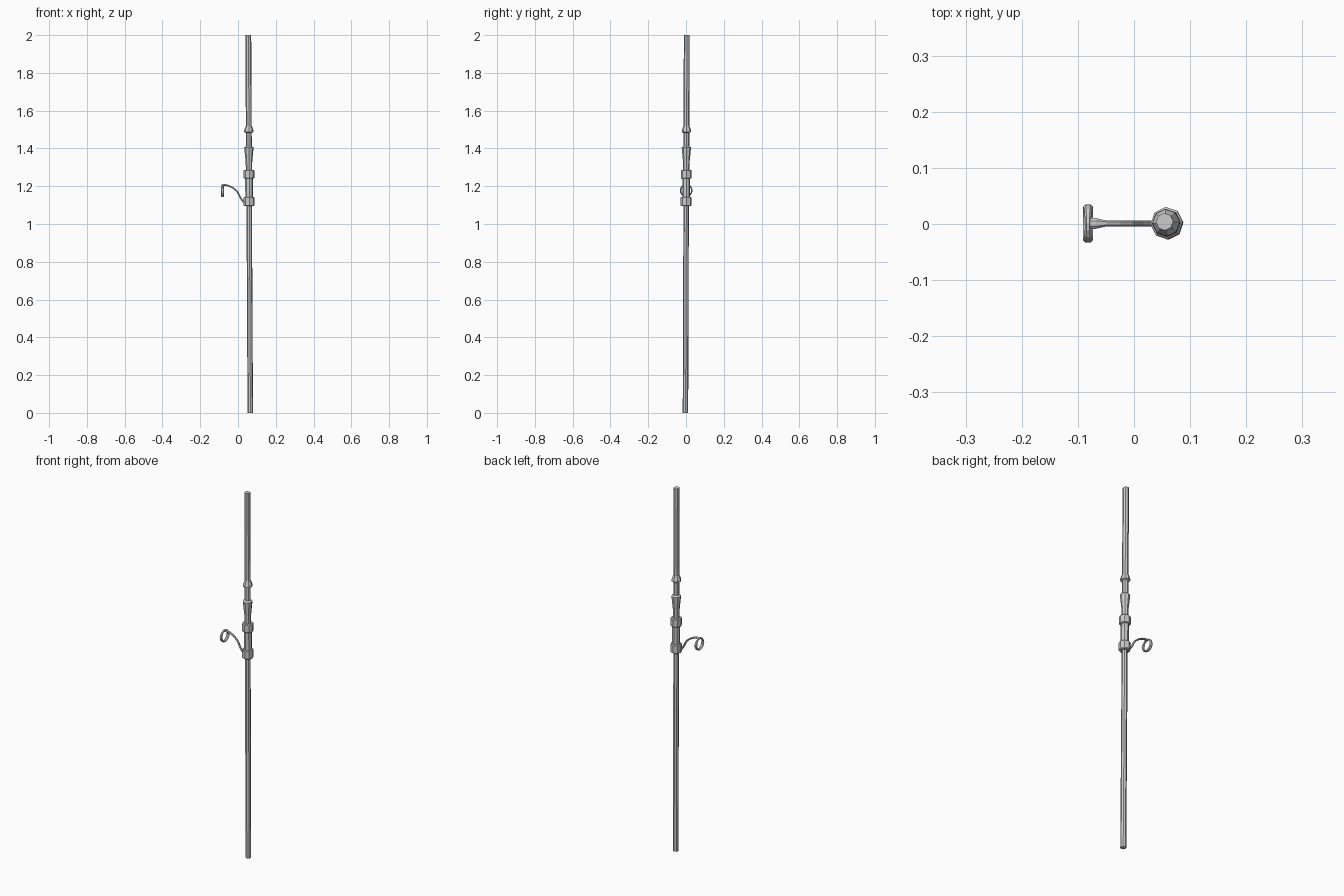
import bpy, bmesh, math
from mathutils import Vector

if "Cube" in bpy.data.objects:
    bpy.data.objects.remove(bpy.data.objects["Cube"])

BOTTOM = Vector((0.065, -0.003, 0))
TOP = Vector((0.0545, 0.004, 2))
SIDES = 8


def axis(z):
    return BOTTOM.lerp(TOP, z / 2)


def loft(name, rings, closed=False):
    """Skin a list of equal-length point rings."""
    bm = bmesh.new()
    loops = [[bm.verts.new(p) for p in r] for r in rings]
    n = len(loops[0])
    pairs = list(zip(loops, loops[1:]))
    if closed:
        pairs.append((loops[-1], loops[0]))
    else:
        bm.faces.new(loops[0])
        bm.faces.new(loops[-1])
    for a, b in pairs:
        for i in range(n):
            j = (i + 1) % n
            bm.faces.new((a[i], a[j], b[j], b[i]))
    bmesh.ops.recalc_face_normals(bm, faces=bm.faces[:])
    me = bpy.data.meshes.new(name)
    bm.to_mesh(me)
    bm.free()
    ob = bpy.data.objects.new(name, me)
    bpy.context.collection.objects.link(ob)
    return ob


def turned(name, profile):
    """Eight-sided turned part following the slightly leaning staff axis."""
    rings = []
    for r, z in profile:
        c = axis(z)
        rings.append([c + Vector((r * math.cos(a), r * math.sin(a), 0))
                      for a in (math.tau * i / SIDES + 0.06 for i in range(SIDES))])
    return loft(name, rings)


# staff sections
turned("lower_pole", [(0.0145, 0), (0.0145, 1.10)])
turned("grip", [(0.0205, 1.10), (0.0205, 1.27)])
turned("upper_pole", [(0.0155, 1.27), (0.0155, 2.0)])

# pair of collars with small chamfers
for name, z0, z1 in (("lower_collar", 1.095, 1.143), ("upper_collar", 1.24, 1.286)):
    turned(name, [(0.025, z0), (0.029, z0 + 0.004), (0.029, z1 - 0.004), (0.025, z1)])

# flared cup and conical ring above the collars
turned("flared_cup", [(0.0165, 1.28), (0.0175, 1.33), (0.024, 1.395),
                      (0.025, 1.405), (0.016, 1.412)])
turned("cone_ring", [(0.017, 1.483), (0.025, 1.487), (0.024, 1.498), (0.0155, 1.52)])

# curved arm, widening where it meets the ring
path = [(0.045, 1.108), (0.028, 1.118), (0.013, 1.138), (0.004, 1.158), (-0.006, 1.174),
        (-0.026, 1.191), (-0.05, 1.203), (-0.068, 1.207), (-0.084, 1.205)]
pts = [Vector((x, 0.001, z)) for x, z in path]
rings = []
for i, p in enumerate(pts):
    t = (pts[min(i + 1, len(pts) - 1)] - pts[max(i - 1, 0)]).normalized()
    side = Vector((0, 1, 0))
    up = side.cross(t)
    w = 0.0095 if i >= 7 else 0.0055
    rings.append([p + side * w * math.cos(a) + up * 0.005 * math.sin(a)
                  for a in (math.tau * k / 6 for k in range(6))])
loft("arm", rings)

# upright ring at the arm tip, broader in its lower half
rings = []
for i in range(16):
    a = math.tau * i / 16
    rad = Vector((0, math.cos(a), math.sin(a)))
    w = 0.0055 + 0.0035 * (1 - max(0, math.sin(a)))
    c = Vector((-0.082, 0.001, 1.1775)) + rad * 0.030
    rings.append([c + Vector((w * math.cos(b), 0, 0)) + rad * 0.0045 * math.sin(b)
                  for b in (math.tau * k / 6 for k in range(6))])
loft("hook_ring", rings, closed=True)
